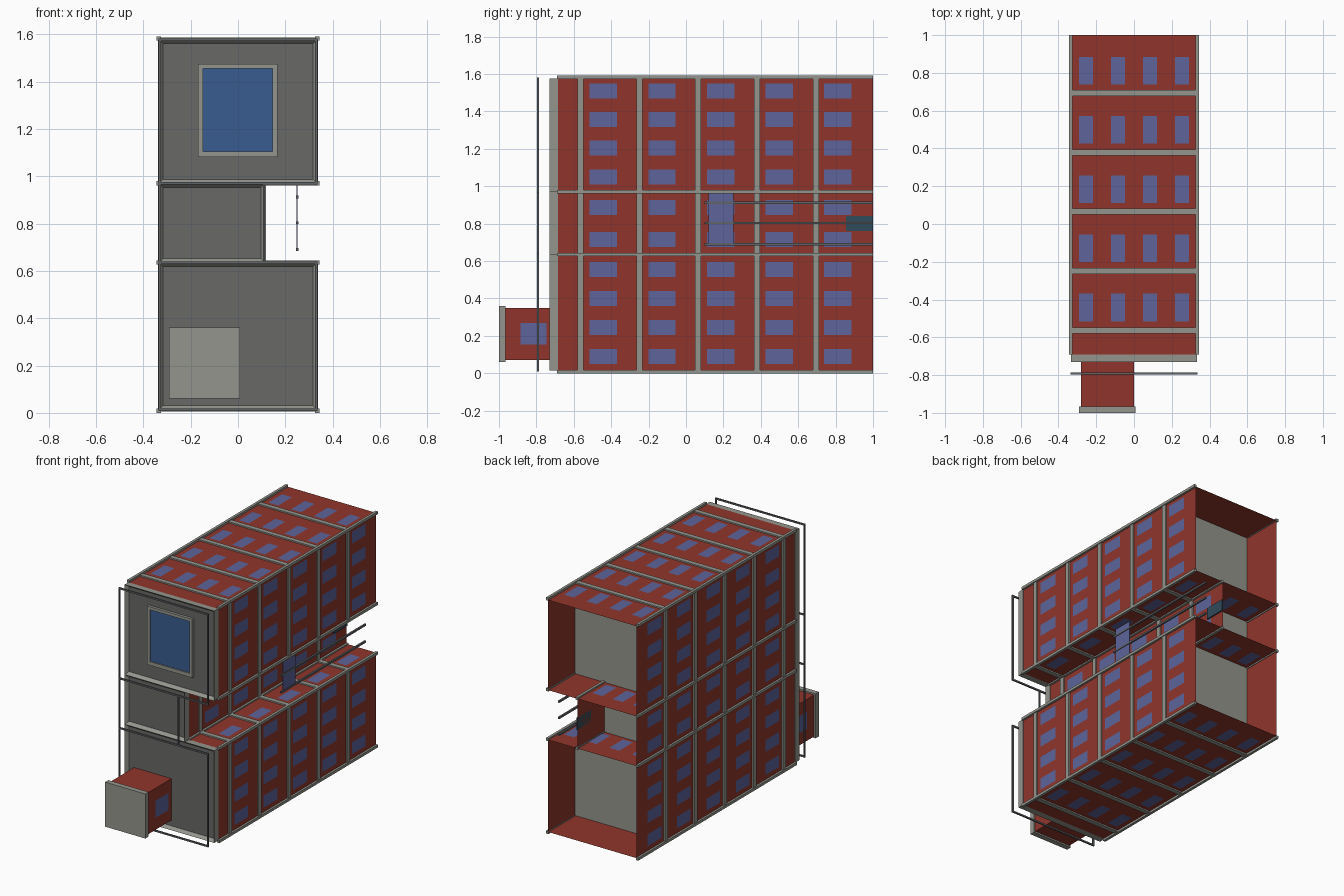
import bpy, bmesh
from mathutils import Vector

if "Cube" in bpy.data.objects:
    bpy.data.objects.remove(bpy.data.objects["Cube"])


def mat(name, r, g, b):
    m = bpy.data.materials.new(name)
    m.diffuse_color = (r, g, b, 1)
    m.use_nodes = True
    m.node_tree.nodes["Principled BSDF"].inputs["Base Color"].default_value = m.diffuse_color
    return m


RED = mat("red_wall", .28, .036, .024)
PANE = mat("pane", .11, .127, .33)
GLASS = mat("glass", .04, .107, .28)
TEAL = mat("teal", .03, .07, .10)
TRIM = mat("trim_grey", .30, .30, .27)
DARK = mat("dark_grey", .14, .14, .135)
RAIL = mat("rail_grey", .12, .13, .14)


def finish(name, bm, *mats):
    me = bpy.data.meshes.new(name)
    bm.to_mesh(me)
    bm.free()
    ob = bpy.data.objects.new(name, me)
    bpy.context.collection.objects.link(ob)
    for m in mats:
        me.materials.append(m)
    return ob


def add_box(bm, x0, x1, y0, y1, z0, z1):
    vs = bmesh.ops.create_cube(bm, size=1)["verts"]
    c = Vector((x0 + x1, y0 + y1, z0 + z1)) / 2
    for v in vs:
        v.co = Vector((v.co.x * (x1 - x0), v.co.y * (y1 - y0), v.co.z * (z1 - z0))) + c


def box(name, m, *dims):
    bm = bmesh.new()
    add_box(bm, *dims)
    return finish(name, bm, m)


def boxes(name, m, dims):
    bm = bmesh.new()
    for d in dims:
        add_box(bm, *d)
    return finish(name, bm, m)


def quad(bm, pts):
    bm.faces.new([bm.verts.new(p) for p in pts])


def upright(bm, x, y0, y1, z0, z1, s):
    p = [(x, y0, z0), (x, y1, z0), (x, y1, z1), (x, y0, z1)]
    quad(bm, p if s > 0 else p[::-1])


def level(bm, z, x0, x1, y0, y1, s):
    p = [(x0, y0, z), (x1, y0, z), (x1, y1, z), (x0, y1, z)]
    quad(bm, p if s > 0 else p[::-1])


def spread(c, step, n):
    return [c + (i - (n - 1) / 2) * step for i in range(n)]


FRONT, BACK = -.69, 1.0
BAYS = spread(.185, .3135, 5)
SLABS = spread(.065, .3145, 5)

# name, x range, z range, window x positions, window z positions
BLOCKS = [
    ("lower", -.33, .33, .014, .635, spread(0, .169, 4), spread(.323, .155, 4)),
    ("middle", -.33, .11, .635, .97, spread(-.11, .15, 3), spread(.80, .17, 2)),
    ("upper", -.33, .33, .97, 1.577, spread(0, .169, 4), spread(1.28, .153, 4)),
]

for name, x0, x1, z0, z1, wx, wz in BLOCKS:
    # open-ended wall tube
    bm = bmesh.new()
    upright(bm, x0, FRONT, BACK, z0, z1, -1)
    upright(bm, x1, FRONT, BACK, z0, z1, 1)
    level(bm, z0, x0, x1, FRONT, BACK, -1)
    level(bm, z1, x0, x1, FRONT, BACK, 1)
    bmesh.ops.remove_doubles(bm, verts=bm.verts, dist=1e-5)
    finish(name + "_walls", bm, RED)

    # window panes on all four sides
    bm = bmesh.new()
    for y in BAYS:
        for x, s in ((x0, -1), (x1, 1)):
            for z in wz:
                upright(bm, x + s * .003, y - .073, y + .073, z - .04, z + .04, s)
        for z, s in ((z0, -1), (z1, 1)):
            for x in wx:
                level(bm, z + s * .003, x - .037, x + .037, y - .073, y + .073, s)
    finish(name + "_windows", bm, PANE)

    # solid floor slabs showing as bands
    e = .009
    boxes(name + "_slabs", TRIM, [(x0 - e, x1 + e, y - .016, y + .016, z0 - e, z1 + e)
                                  for y in SLABS])

    # corner strips running the full length
    h, o = .009, .005
    boxes(name + "_corner_strips", TRIM,
          [(x - h, x + h, FRONT, BACK, z - h, z + h)
           for x in (x0 - o, x1 + o)
           for z in (z0 - (o if name == "lower" else 0), z1 + (o if name == "upper" else 0))])

    # front plate with a recessed dark panel
    bm = bmesh.new()
    add_box(bm, x0 - .004, x1 + .004, -.73, -.685, z0, z1)
    bm.normal_update()
    f = min(bm.faces, key=lambda f: f.calc_center_median().y)
    bmesh.ops.inset_region(bm, faces=[f], thickness=.024)
    bmesh.ops.translate(bm, verts=f.verts, vec=(0, .022, 0))
    f.material_index = 1
    finish(name + "_front_plate", bm, TRIM, DARK)

    # thin rail loop standing in front of the plate
    t, ya, yb = .005, -.796, -.786
    boxes(name + "_front_rail", RAIL,
          [(x - t, x + t, ya, yb, z0 - t, z1 + t) for x in (x0, x1)] +
          [(x0 - t, x1 + t, ya, yb, z - t, z + t) for z in (z0, z1)])

# large framed front window
boxes("front_window_frame", TRIM, [
    (-.17, -.148, -.726, -.70, 1.08, 1.475), (.145, .167, -.726, -.70, 1.08, 1.475),
    (-.148, .145, -.726, -.70, 1.08, 1.105), (-.148, .145, -.726, -.70, 1.455, 1.475)])
box("front_window_glass", GLASS, -.148, .145, -.718, -.70, 1.105, 1.455)

# entrance box with end plate and side windows
box("entrance_box", RED, -.28, 0, -.97, -.70, .07, .35)
box("entrance_end_plate", TRIM, -.291, .009, -1, -.965, .06, .36)
bm = bmesh.new()
for x, s in ((-.283, -1), (.003, 1)):
    upright(bm, x, -.885, -.745, .153, .268, s)
finish("entrance_windows", bm, PANE)

# rails and hanging panel inside the notch
boxes("notch_rails", RAIL, [(.244, .256, .10, BACK, z - .006, z + .006)
                            for z in (.69, .803, .912)])
box("notch_panel", PANE, .248, .252, .12, .255, .69, .96)
box("teal_wall_panel", TEAL, .11, .118, .855, BACK, .76, .84)
